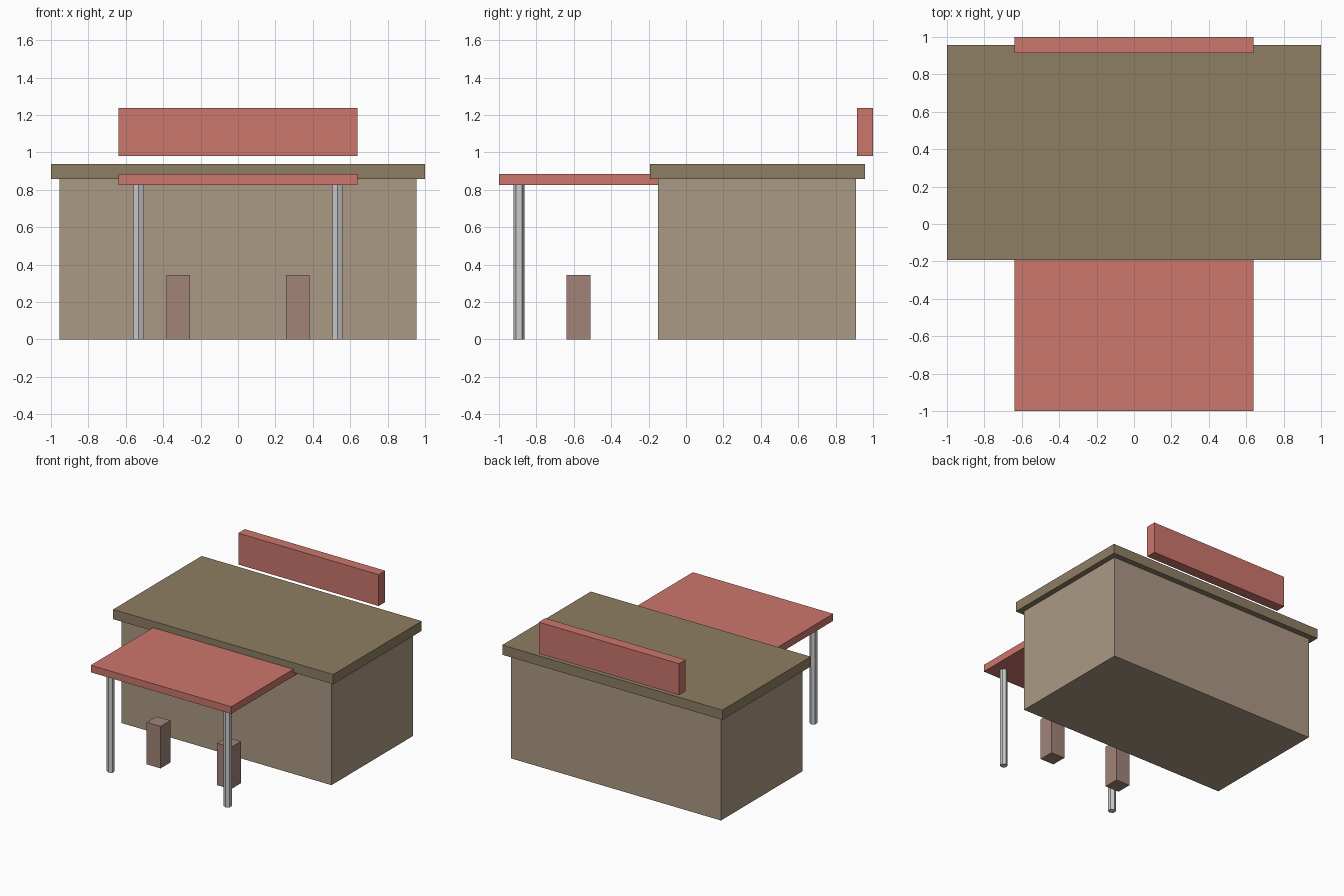
import bpy

if "Cube" in bpy.data.objects:
    bpy.data.objects.remove(bpy.data.objects["Cube"])


def material(name, rgb):
    m = bpy.data.materials.new(name)
    m.diffuse_color = (*rgb, 1)
    m.use_nodes = True
    m.node_tree.nodes["Principled BSDF"].inputs["Base Color"].default_value = m.diffuse_color
    return m


wall_mat = material("wall_tan", (0.41, 0.32, 0.23))
roof_mat = material("roof_brown", (0.27, 0.21, 0.125))
red_mat = material("faded_red", (0.60, 0.18, 0.15))
pump_mat = material("pump_brown", (0.36, 0.23, 0.19))


def box(name, x, y, z, mat):
    """Axis-aligned box from (min, max) ranges."""
    bpy.ops.mesh.primitive_cube_add(
        size=1, location=[(a + b) / 2 for a, b in (x, y, z)])
    ob = bpy.context.object
    ob.name = name
    ob.scale = [b - a for a, b in (x, y, z)]
    bpy.ops.object.transform_apply(location=False, rotation=False, scale=True)
    ob.data.materials.append(mat)
    return ob


# Building and overhanging roof slab
box("building", (-0.955, 0.955), (-0.15, 0.91), (0, 0.86), wall_mat)
box("roof", (-1, 1), (-0.192, 0.957), (0.857, 0.937), roof_mat)

# Front canopy and the raised sign board at the back
box("canopy", (-0.638, 0.638), (-1, -0.15), (0.826, 0.884), red_mat)
box("sign_board", (-0.638, 0.638), (0.915, 1), (0.98, 1.238), red_mat)

# Mirrored pairs: fuel pumps and hexagonal canopy posts
for side, s in (("left", -1), ("right", 1)):
    cx = s * 0.32
    box(side + "_pump", (cx - 0.063, cx + 0.063), (-0.638, -0.511),
        (0, 0.345), pump_mat)
    bpy.ops.mesh.primitive_cylinder_add(
        vertices=6, radius=0.03, depth=0.826, location=(s * 0.532, -0.893, 0.413))
    bpy.context.object.name = side + "_canopy_post"
